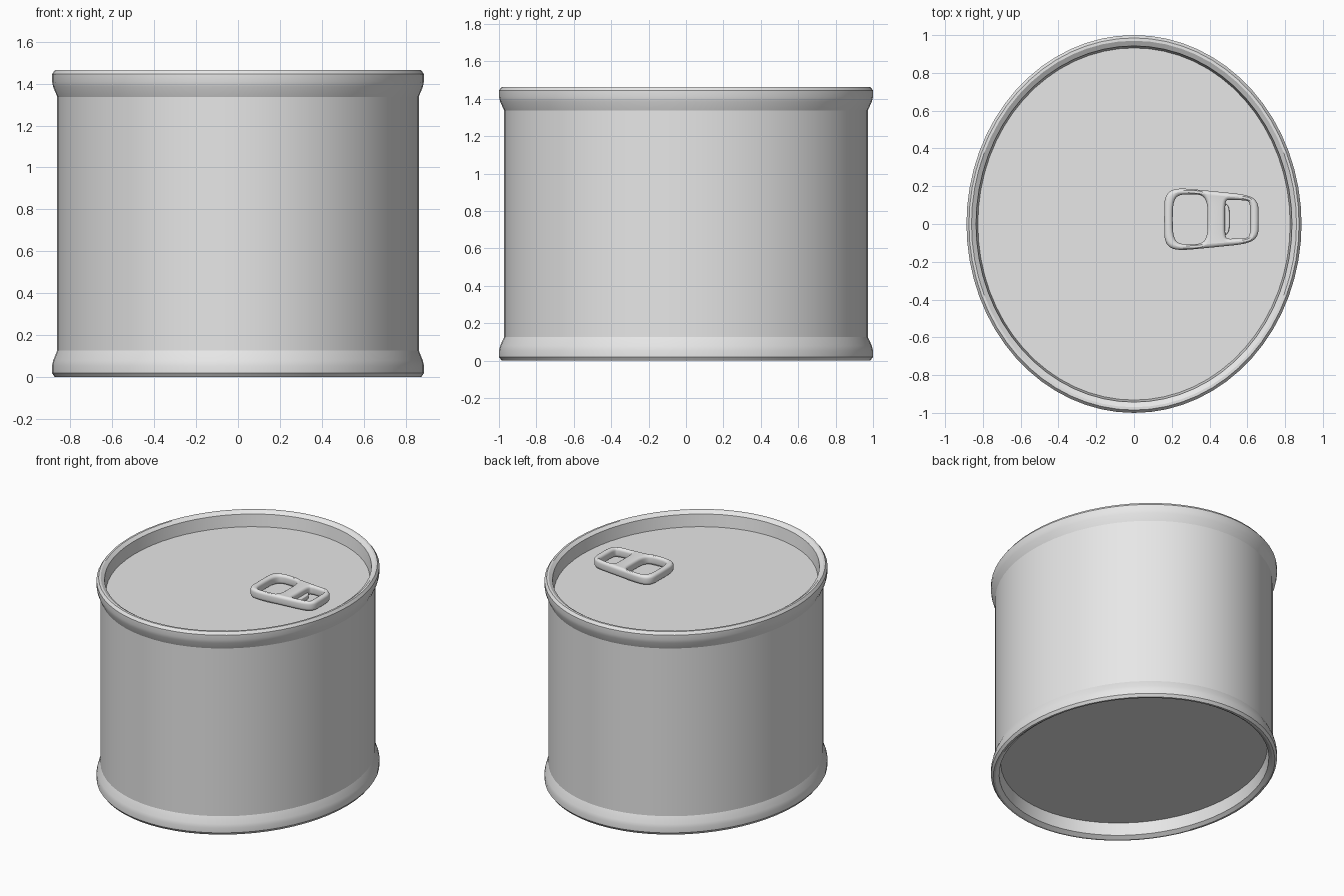
import bpy, bmesh, math

cube = bpy.data.objects.get("Cube")
if cube:
    bpy.data.objects.remove(cube)

RX, RY, HEIGHT = 0.887, 1.0, 1.464
SIDES = 64

metal = bpy.data.materials.new("grey_metal")
metal.use_nodes = True
metal.diffuse_color = (0.8, 0.8, 0.8, 1)
metal.node_tree.nodes["Principled BSDF"].inputs["Base Color"].default_value = (0.8, 0.8, 0.8, 1)


def finish(obj, angle):
    """Give an object its material and smooth shading with sharp creases."""
    obj.data.materials.clear()
    obj.data.materials.append(metal)
    bpy.ops.object.select_all(action='DESELECT')
    obj.select_set(True)
    bpy.context.view_layer.objects.active = obj
    bpy.ops.object.shade_smooth_by_angle(angle=math.radians(angle))


def lathe(name, profile, cap_start=False, cap_end=False):
    """Sweep (radius, z) points round the oval."""
    bm = bmesh.new()
    rings = []
    for r, z in profile:
        rings.append([bm.verts.new((RX * r * math.cos(a), RY * r * math.sin(a), z))
                      for a in (math.tau * i / SIDES for i in range(SIDES))])
    for low, high in zip(rings, rings[1:]):
        for i in range(SIDES):
            j = (i + 1) % SIDES
            bm.faces.new((low[i], low[j], high[j], high[i]))
    if cap_start:
        bm.faces.new(rings[0][::-1])
    if cap_end:
        bm.faces.new(rings[-1])
    mesh = bpy.data.meshes.new(name)
    bm.to_mesh(mesh)
    bm.free()
    obj = bpy.data.objects.new(name, mesh)
    bpy.context.collection.objects.link(obj)
    finish(obj, 20)


# Can: rolled rim and recessed panel, mirrored for the base
rim = [(0.972, 1.337), (0.994, 1.385), (1.0, 1.41), (1.0, 1.445), (0.985, HEIGHT),
       (0.97, HEIGHT), (0.943, 1.447), (0.932, 1.36)]
base = [(r, HEIGHT - z) for r, z in reversed(rim)]
lathe("can_wall", [base[-1], rim[0]])
lathe("top_rim_and_lid", rim, cap_end=True)
lathe("bottom_rim_and_base", base, cap_start=True)


def rounded(x0, x1, half0, half1, power, count=48):
    """Rounded box outline whose half width runs from half0 to half1."""
    points = []
    for i in range(count):
        a = math.tau * i / count
        c, s = math.cos(a), math.sin(a)
        u = math.copysign(abs(c) ** (2 / power), c)
        v = math.copysign(abs(s) ** (2 / power), s)
        t = (u + 1) / 2
        points.append((x0 + (x1 - x0) * t, 0.025 + v * (half0 + (half1 - half0) * t)))
    return points


def plate(name, outlines, z, extrude, bevel):
    """Flat plate with holes and rounded edges."""
    curve = bpy.data.curves.new(name, 'CURVE')
    curve.dimensions = '2D'
    curve.fill_mode = 'BOTH'
    curve.extrude = extrude
    curve.bevel_depth = bevel
    curve.bevel_resolution = 3
    for outline in outlines:
        spline = curve.splines.new('POLY')
        spline.points.add(len(outline) - 1)
        for p, (x, y) in zip(spline.points, outline):
            p.co = (x, y, 0, 1)
        spline.use_cyclic_u = True
    temp = bpy.data.objects.new(name + "_curve", curve)
    bpy.context.collection.objects.link(temp)
    graph = bpy.context.evaluated_depsgraph_get()
    mesh = bpy.data.meshes.new_from_object(temp.evaluated_get(graph))
    bpy.data.objects.remove(temp)
    obj = bpy.data.objects.new(name, mesh)
    obj.location.z = z
    bpy.context.collection.objects.link(obj)
    bm = bmesh.new()
    bm.from_mesh(mesh)
    bmesh.ops.remove_doubles(bm, verts=bm.verts, dist=0.0002)
    bmesh.ops.recalc_face_normals(bm, faces=bm.faces)
    bm.to_mesh(mesh)
    bm.free()
    finish(obj, 40)


# Pull tab: tapered ring with a finger hole and a smaller rivet hole
B = 0.02
plate("pull_tab", [
    rounded(0.16 + B, 0.66 - B, 0.172 - B, 0.127 - B, 6),
    rounded(0.205 - B, 0.39 + B, 0.132 + B, 0.132 + B, 3.4),
    rounded(0.482 - B, 0.615 + B, 0.106 + B, 0.098 + B, 5),
], 1.402, 0.014, B)

# Rivet tongue joining the tab to the lid
plate("rivet_tongue", [rounded(0.43, 0.5, 0.085, 0.075, 4)], 1.376, 0.011, 0.006)
